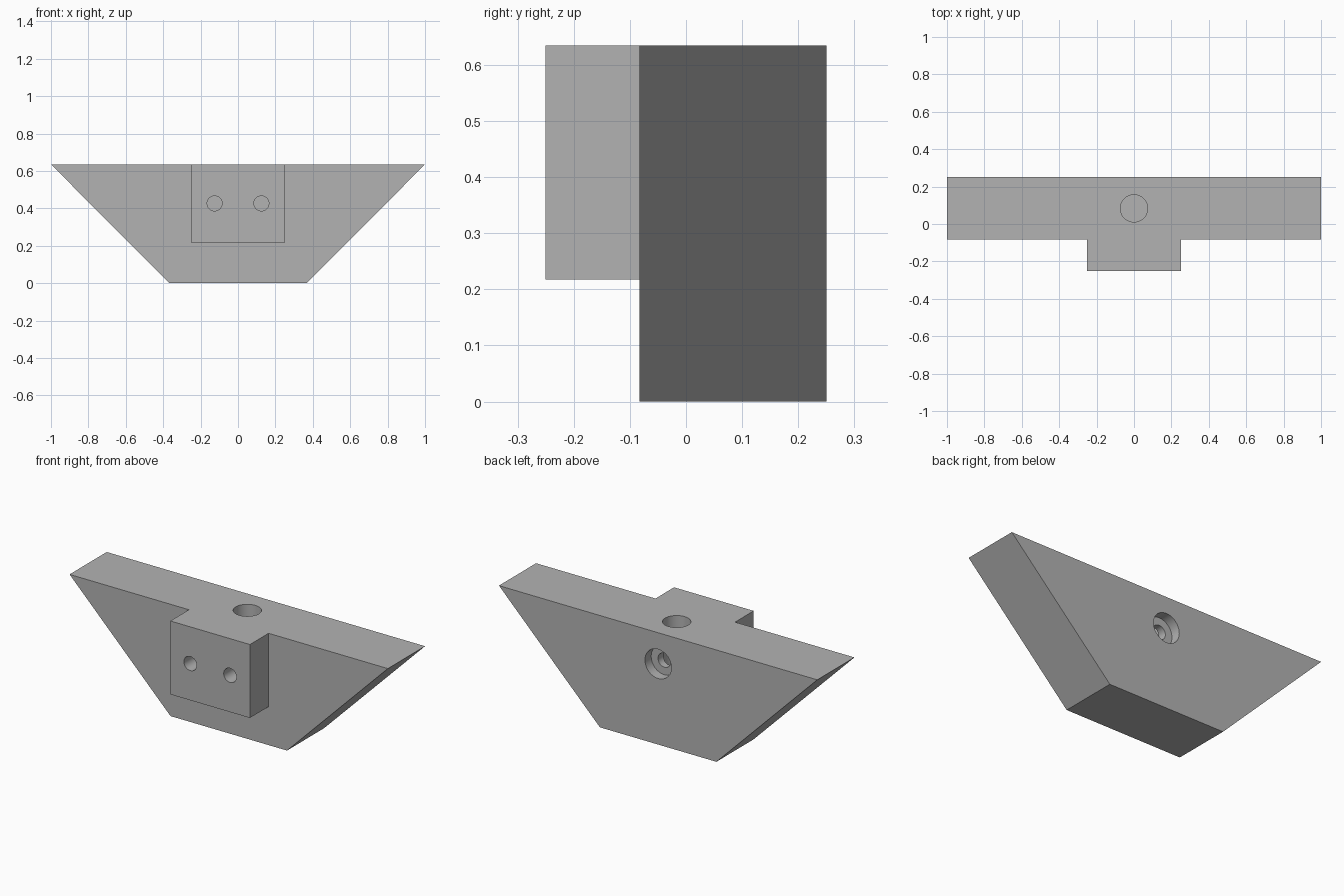
import bpy, bmesh, math
from mathutils import Vector

cube = bpy.data.objects.get("Cube")
if cube:
    bpy.data.objects.remove(cube, do_unlink=True)

TOP, FRONT, BACK = 0.635, -0.083, 0.25
BLOCK_FRONT, BLOCK_BASE = -0.25, 0.218

gray = bpy.data.materials.new("light gray")
gray.use_nodes = True
gray.diffuse_color = (0.45, 0.45, 0.45, 1)
gray.node_tree.nodes["Principled BSDF"].inputs["Base Color"].default_value = gray.diffuse_color


def make_object(name, bm):
    bmesh.ops.recalc_face_normals(bm, faces=bm.faces)
    mesh = bpy.data.meshes.new(name)
    bm.to_mesh(mesh)
    bm.free()
    mesh.materials.append(gray)
    obj = bpy.data.objects.new(name, mesh)
    bpy.context.collection.objects.link(obj)
    return obj


def prism(name, outline, y0, y1):
    """Extrude an x-z outline from y0 to y1."""
    bm = bmesh.new()
    face = bm.faces.new([bm.verts.new((x, y0, z)) for x, z in outline])
    out = bmesh.ops.extrude_face_region(bm, geom=[face])
    verts = [v for v in out["geom"] if isinstance(v, bmesh.types.BMVert)]
    bmesh.ops.translate(bm, verts=verts, vec=(0, y1 - y0, 0))
    return make_object(name, bm)


def cylinder(name, start, end, radius):
    """Cylinder between two points, used as a drill."""
    start, end = Vector(start), Vector(end)
    axis = end - start
    bm = bmesh.new()
    bmesh.ops.create_cone(bm, cap_ends=True, segments=48, radius1=radius,
                          radius2=radius, depth=axis.length)
    turn = Vector((0, 0, 1)).rotation_difference(axis).to_matrix().to_4x4()
    bmesh.ops.transform(bm, matrix=turn, verts=bm.verts)
    bmesh.ops.translate(bm, verts=bm.verts, vec=(start + end) / 2)
    return make_object(name, bm)


def combine(target, tool, operation):
    mod = target.modifiers.new("combine", "BOOLEAN")
    mod.operation = operation
    mod.solver = "EXACT"
    mod.object = tool
    bpy.context.view_layer.objects.active = target
    bpy.ops.object.modifier_apply(modifier=mod.name)
    bpy.data.objects.remove(tool, do_unlink=True)


# Tapered body with the rectangular boss on its front
body = prism("tapered_mount_body",
             [(-1, TOP), (1, TOP), (0.366, 0), (-0.366, 0)], FRONT, BACK)
boss = prism("front_boss",
             [(-0.25, TOP), (0.25, TOP), (0.25, BLOCK_BASE), (-0.25, BLOCK_BASE)],
             BLOCK_FRONT, FRONT + 0.05)
combine(body, boss, "UNION")

# Vertical blind bore in the top
bore_y = (FRONT + BACK) / 2
combine(body, cylinder("top_bore", (0, bore_y, TOP + 0.1), (0, bore_y, 0.25), 0.073),
        "DIFFERENCE")

# Pair of blind holes in the boss
hole_z = (TOP + BLOCK_BASE) / 2
for side in (-1, 1):
    x = side * 0.125
    combine(body, cylinder("boss_hole", (x, BLOCK_FRONT - 0.1, hole_z),
                           (x, FRONT + 0.05, hole_z), 0.04), "DIFFERENCE")

# Counterbored cross hole from the back into the vertical bore
back_z = 0.458
for radius, depth in ((0.083, 0.056), (0.04, BACK - bore_y)):
    combine(body, cylinder("back_hole", (0, BACK + 0.1, back_z),
                           (0, BACK - depth, back_z), radius), "DIFFERENCE")

# Smooth hole walls, sharp edges elsewhere
bpy.ops.object.select_all(action="DESELECT")
body.select_set(True)
bpy.context.view_layer.objects.active = body
bpy.ops.object.shade_smooth_by_angle(angle=math.radians(30))
